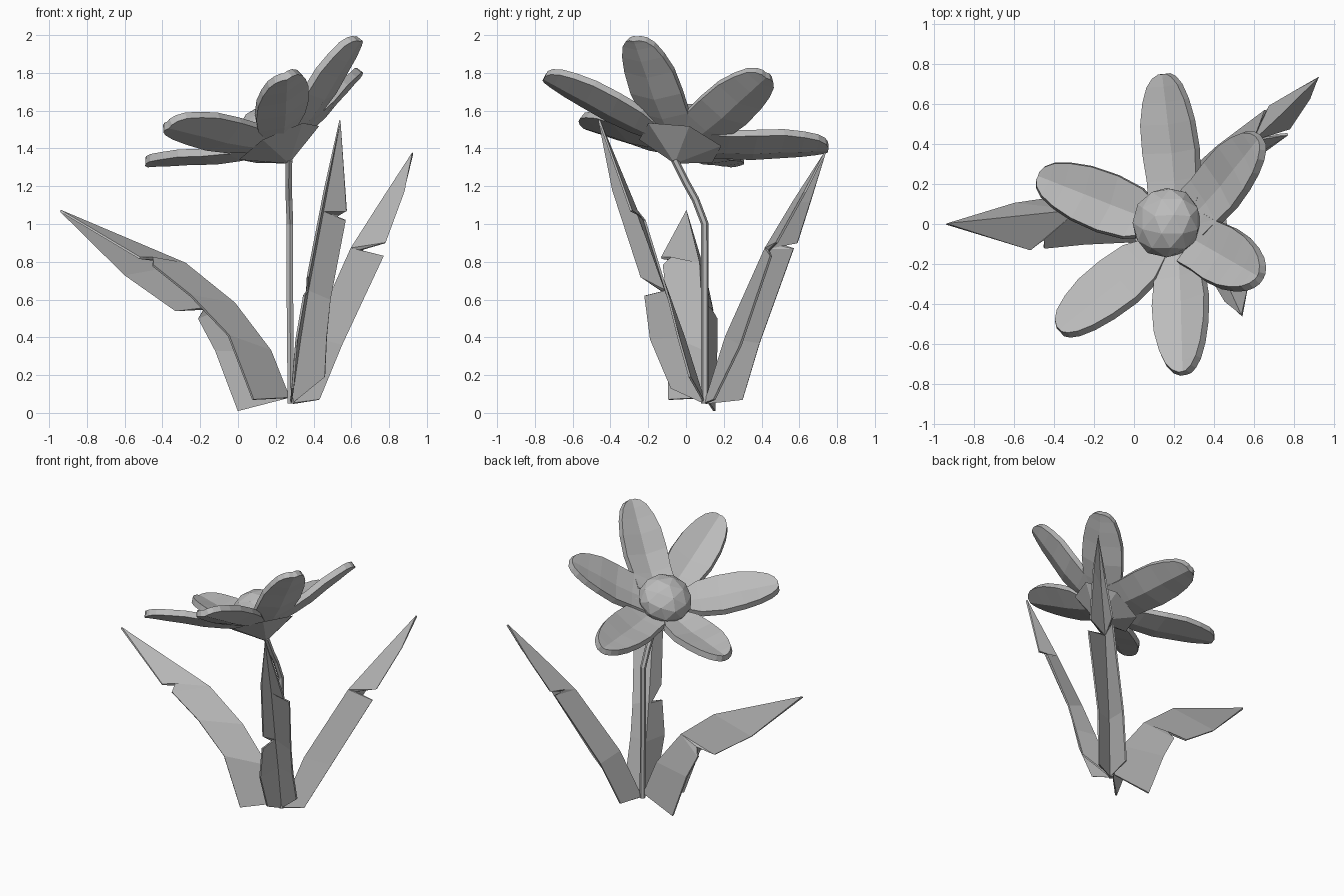
import bpy
import math
from mathutils import Matrix, Vector

cube = bpy.data.objects.get("Cube")
if cube:
    bpy.data.objects.remove(cube)

grey = bpy.data.materials.new("plain grey")
grey.use_nodes = True
grey.diffuse_color = (.5, .5, .5, 1)
grey.node_tree.nodes["Principled BSDF"].inputs["Base Color"].default_value = (.5, .5, .5, 1)


def add_mesh(name, verts, faces, thickness=0, offset=0):
    """Make a flat shaded mesh object, optionally thickened."""
    mesh = bpy.data.meshes.new(name)
    mesh.from_pydata([tuple(v) for v in verts], [], faces)
    mesh.update()
    mesh.materials.append(grey)
    obj = bpy.data.objects.new(name, mesh)
    bpy.context.collection.objects.link(obj)
    if thickness:
        solid = obj.modifiers.new("thickness", 'SOLIDIFY')
        solid.thickness = thickness
        solid.offset = offset
    return obj


# Flower frame: origin at the tip of the cup, third axis along the tilted flower
apex = Vector((.27, -.06, 1.32))
axis = Vector((-.42, .236, .876)).normalized()
across = (Vector((1, 0, 0)) - axis * axis.x).normalized()
frame = Matrix((across, axis.cross(across), axis)).transposed().to_4x4()
frame.translation = apex

# Petals: stations of (part of length, half width, part of rise)
STATIONS = [(.17, .07, 0), (.32, .128, .13), (.5, .145, .32), (.68, .138, .58),
            (.82, .115, .76), (.92, .085, .9), (.975, .052, .97), (1, .02, 1)]
BASE_HEIGHT = .15


def add_petal(name, angle, length, tip_height, base_width):
    turn = frame @ Matrix.Rotation(math.radians(angle), 4, 'Z')
    verts, faces = [], []
    for part, half, rise in STATIONS:
        half = max(half, base_width) if part < .4 else half
        height = BASE_HEIGHT + rise * (tip_height - BASE_HEIGHT)
        rim = height + half * .25
        for w, h in ((-half, rim), (0, height), (half, rim)):
            verts.append(turn @ Vector((part * length, w, h)))
    for i in range(len(STATIONS) - 1):
        for k in (0, 1):
            a = i * 3 + k
            faces.append((a, a + 3, a + 4, a + 1))
    add_mesh(name, verts, faces, .042, -1)


PETALS = [("back", 89, .755, .335, .135), ("back_left", 31, .66, .39, .135),
          ("front_left", -33, .675, .395, .135), ("front", -83, .785, .27, .08),
          ("front_right", 223, .745, .355, .06), ("back_right", 156, .7, .405, .06)]
for side, *shape in PETALS:
    add_petal("petal_" + side, *shape)

# Open cup under the petals
SIDES = 6
CUP_RADIUS = .235
ring = []
for i in range(SIDES):
    a = math.tau * i / SIDES + .1
    ring.append(frame @ Vector((CUP_RADIUS * math.cos(a), CUP_RADIUS * math.sin(a), .125)))
add_mesh("flower_cup", [apex] + ring, [(0, (i + 1) % SIDES + 1, i + 1) for i in range(SIDES)])

# Faceted flower centre
bpy.ops.mesh.primitive_ico_sphere_add(subdivisions=2, radius=.18)
centre = bpy.context.object
centre.name = "flower_centre"
centre.matrix_world = (frame @ Matrix.Translation((-.02, .02, .21))
                       @ Matrix.Diagonal((1, 1, .8, 1)))
centre.data.materials.append(grey)

# Stem, bending over at the top
STEM = [(.28, .1, .05), (.275, .1, .6), (.275, .1, 1), (.27, .05, 1.13),
        (.268, 0, 1.22), (.27, -.06, 1.34)]
curve = bpy.data.curves.new("stem", 'CURVE')
curve.dimensions = '3D'
curve.bevel_depth = .02
curve.bevel_resolution = 1
curve.use_fill_caps = True
spline = curve.splines.new('POLY')
spline.points.add(len(STEM) - 1)
for point, co in zip(spline.points, STEM):
    point.co = (*co, 1)
spline.use_smooth = False
curve.materials.append(grey)
bpy.context.collection.objects.link(bpy.data.objects.new("stem", curve))


# Leaves: folded along a ridge, with a torn notch in each edge
LOW_NOTCH = [0, 1, 2, 2, 2, 3]
HIGH_NOTCH = [0, 1, 2, 3, 3, 3]


def add_leaf(name, ridge, edges):
    verts, faces = list(ridge), []
    tip = len(ridge) - 1
    for flip, (links, edge) in enumerate(edges):
        start = len(verts)
        verts += edge
        rail = [start + i for i in range(len(edge))] + [tip]
        spine = links + [tip]
        for i in range(len(edge)):
            face = list(dict.fromkeys((spine[i], spine[i + 1], rail[i + 1], rail[i])))
            faces.append(face[::-1] if flip else face)
    add_mesh(name, verts, faces, .012)


add_leaf("leaf_right",
         [(.27, .1, .08), (.17, .09, .33), (-.02, .08, .58), (-.28, .07, .79), (-.94, 0, 1.07)],
         [(HIGH_NOTCH, [(.08, -.09, .07), (-.05, -.09, .41), (-.25, -.1, .62),
                        (-.45, -.12, .78), (-.45, -.08, .82), (-.52, -.13, .82)]),
          (LOW_NOTCH, [(0, .15, .01), (-.12, .16, .33), (-.21, .16, .5),
                       (-.18, .13, .55), (-.33, .14, .54), (-.6, .1, .73)])])
add_leaf("leaf_front",
         [(.28, .1, .05), (.33, -.01, .4), (.37, -.1, .65), (.45, -.26, 1.07), (.54, -.46, 1.55)],
         [(LOW_NOTCH, [(.29, -.08, .13), (.31, -.19, .39), (.35, -.22, .62),
                       (.36, -.12, .64), (.37, -.24, .72), (.46, -.39, 1.18)]),
          (HIGH_NOTCH, [(.46, .02, .19), (.47, -.04, .4), (.49, -.09, .6),
                        (.57, -.22, 1.02), (.51, -.23, 1.03), (.575, -.29, 1.07)])])
add_leaf("leaf_back",
         [(.29, .1, .05), (.39, .21, .4), (.6, .42, .87), (.76, .57, 1.12), (.925, .735, 1.375)],
         [(LOW_NOTCH, [(.43, .15, .07), (.55, .29, .36), (.77, .45, .83),
                       (.64, .44, .86), (.78, .48, .9), (.88, .63, 1.17)]),
          (LOW_NOTCH, [(.32, .3, .07), (.42, .39, .37), (.66, .57, .87),
                       (.63, .5, .89), (.68, .59, .9), (.8, .66, 1.12)])])
